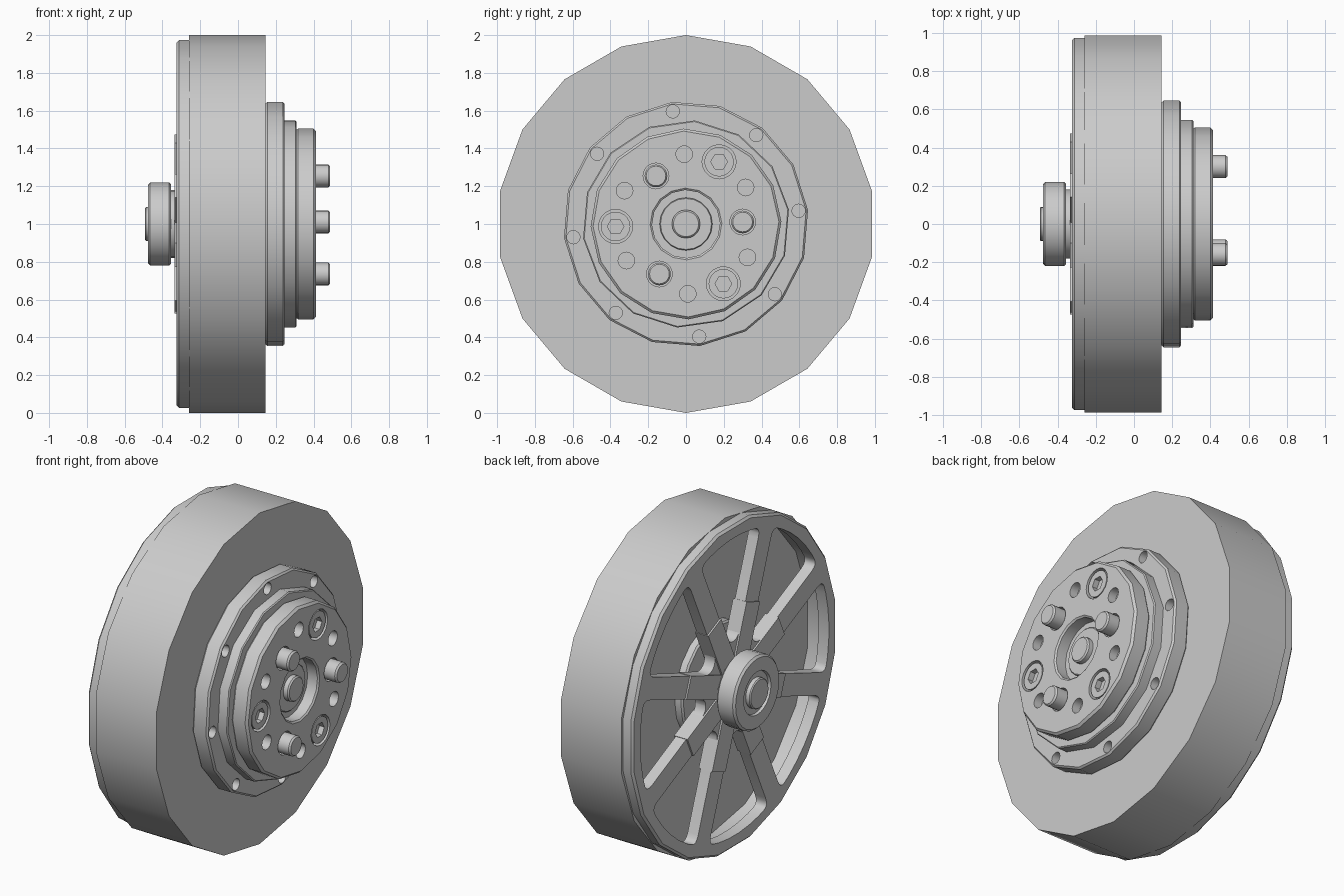
import bpy, bmesh
from math import sin, cos, pi, radians, degrees, asin
from mathutils import Matrix, Vector

if "Cube" in bpy.data.objects:
    bpy.data.objects.remove(bpy.data.objects["Cube"])

metal = bpy.data.materials.new("plain_grey")
metal.use_nodes = True
GREY = (0.6, 0.6, 0.6, 1)
metal.diffuse_color = GREY
metal.node_tree.nodes["Principled BSDF"].inputs["Base Color"].default_value = GREY
AXIS_Z = 1.0


def finish(name, bm):
    bmesh.ops.remove_doubles(bm, verts=bm.verts, dist=1e-5)
    bmesh.ops.recalc_face_normals(bm, faces=bm.faces)
    mesh = bpy.data.meshes.new(name)
    bm.to_mesh(mesh)
    bm.free()
    mesh.materials.append(metal)
    ob = bpy.data.objects.new(name, mesh)
    bpy.context.collection.objects.link(ob)
    return ob


def around(x, r, deg):
    a = radians(deg)
    return Vector((x, r * cos(a), AXIS_Z + r * sin(a)))


def loft(bm, rings):
    """Skin a list of vertex loops."""
    for a, b in zip(rings, rings[1:]):
        for i in range(len(a)):
            j = (i + 1) % len(a)
            bm.faces.new((a[i], a[j], b[j], b[i]))


def revolve(name, profile, sides, start=0):
    """Turn an (x, radius) profile around the wheel axis and cap its ends."""
    bm = bmesh.new()
    rings = [[bm.verts.new(around(x, r, start + 360 * i / sides)) for i in range(sides)]
             for x, r in profile]
    loft(bm, rings)
    bm.faces.new(rings[0])
    bm.faces.new(rings[-1])
    return finish(name, bm)


def disc(name, x0, x1, r, sides, start=0, c=0.01):
    """Solid disc with chamfered rims."""
    return revolve(name, [(x0, r - c), (x0 + c, r), (x1 - c, r), (x1, r - c)], sides, start)


def studs(name, x0, x1, r, sides, place, count, start, tip=None):
    """A circle of equal cylinders parallel to the axis."""
    bm = bmesh.new()
    for i in range(count):
        p = around((x0 + x1) / 2, place, start + 360 * i / count)
        bmesh.ops.create_cone(bm, cap_ends=True, segments=sides, radius1=r,
                              radius2=tip or r, depth=x1 - x0,
                              matrix=Matrix.Translation(p) @ Matrix.Rotation(pi / 2, 4, 'Y'))
    return finish(name, bm)


def cut(target, *cutters):
    for c in cutters:
        m = target.modifiers.new("cut", 'BOOLEAN')
        m.object, m.operation, m.solver = c, 'DIFFERENCE', 'EXACT'
    graph = bpy.context.evaluated_depsgraph_get()
    mesh = bpy.data.meshes.new_from_object(target.evaluated_get(graph))
    target.modifiers.clear()
    target.data = mesh
    for c in cutters:
        bpy.data.objects.remove(c)


# Tyre drum, hollow at the spoked end
FLOOR = -0.17
revolve("tyre_drum", [(0.145, 0.3), (0.145, 1), (-0.26, 1), (-0.26, 0.93),
                      (FLOOR, 0.93), (FLOOR, 0.3)], 18, 10)

# Spoked cover with rounded wedge windows
SPOKES, SPOKE_START, HALF = 8, 20, 0.065
STEP = 360 / SPOKES


def rounded(points, radius, segments=4):
    """Round the sharp corners of a 2D outline with quadratic arcs."""
    out = []
    for i, p in enumerate(points):
        back, ahead = points[i - 1] - p, points[(i + 1) % len(points)] - p
        if back.angle(ahead) > radians(150):
            out.append(p)
            continue
        a = p + back.normalized() * min(radius, back.length * 0.48)
        b = p + ahead.normalized() * min(radius, ahead.length * 0.48)
        for s in range(segments + 1):
            t = s / segments
            out.append(a * (1 - t) ** 2 + p * 2 * t * (1 - t) + b * t ** 2)
    return out


def window_cutter(a0):
    outline = []
    for r, steps in ((0.9, 6), (0.28, 1)):
        off = degrees(asin(HALF / r))
        arc = [around(0, r, a0 + off + (STEP - 2 * off) * i / steps) for i in range(steps + 1)]
        outline += arc if steps > 1 else arc[::-1]
    outline = rounded(outline, 0.06)
    bm = bmesh.new()
    rings = [[bm.verts.new(p + Vector((x, 0, 0))) for p in outline] for x in (-0.4, -0.2)]
    loft(bm, rings)
    bm.faces.new(rings[0])
    bm.faces.new(rings[1])
    return finish("window_cutter", bm)


cover = revolve("spoked_cover", [(-0.255, 0.985), (-0.312, 0.985), (-0.325, 0.972)], 20, 9)
cut(cover, *[window_cutter(SPOKE_START + k * STEP) for k in range(SPOKES)])

# Stiffening ribs over the inner half of the spokes
bm = bmesh.new()
for k in range(SPOKES):
    a = SPOKE_START + k * STEP
    m = (Matrix.Translation(around(-0.29, 0.31, a)) @ Matrix.Rotation(radians(a), 4, 'X')
         @ Matrix.Diagonal((0.09, 0.34, 2 * HALF + 0.006, 1)))
    bmesh.ops.create_cube(bm, size=1, matrix=m)
finish("spoke_ribs", bm)

# Hub at the spoked end
disc("hub_collar", -0.37, -0.24, 0.18, 20)
revolve("hub_cap", [(-0.355, 0.21), (-0.365, 0.22), (-0.465, 0.22), (-0.477, 0.208),
                    (-0.477, 0.13), (-0.462, 0.125), (-0.462, 0)], 24)
disc("hub_nub", -0.492, -0.45, 0.09, 20, 0, 0.006)
disc("inner_motor_end", -0.22, -0.1, 0.35, 20)
disc("inner_axle", -0.3, -0.1, 0.12, 16)

# Stepped flanges at the mounting end
flange = disc("bolt_flange", 0.145, 0.247, 0.65, 16, 6.5)
cut(flange, studs("flange_hole_cutter", 0.2, 0.3, 0.035, 16, 0.6, 8, 6.7))
disc("middle_flange", 0.2, 0.31, 0.55, 14, 8, 0.006)
plate = revolve("mount_plate", [(0.3, 0.49), (0.318, 0.505), (0.4, 0.505), (0.413, 0.492),
                                (0.413, 0.19), (0.405, 0.18), (0.34, 0.18), (0.34, 0)], 16, 1.5)
cut(plate,
    studs("small_hole_cutter", 0.36, 0.5, 0.044, 16, 0.37, 6, 31.5),
    studs("bolt_pocket_cutter", 0.37, 0.5, 0.09, 20, 0.373, 3, 62),
    studs("pin_pocket_cutter", 0.37, 0.5, 0.068, 20, 0.3, 3, 2))

# Cap bolts with hex sockets, and drive pins
bolts = studs("cap_bolts", 0.35, 0.408, 0.078, 20, 0.373, 3, 62)
cut(bolts, studs("hex_cutter", 0.375, 0.5, 0.044, 6, 0.373, 3, 62))
studs("drive_pins", 0.35, 0.478, 0.06, 20, 0.3, 3, 2)
studs("pin_tips", 0.478, 0.488, 0.06, 20, 0.3, 3, 2, 0.052)

# Bearing and shaft in the centre bore
disc("bearing", 0.32, 0.355, 0.14, 20, 0, 0.005)
disc("shaft_end", 0.32, 0.39, 0.075, 20, 0, 0.008)

# Smooth round surfaces, keep edges sharp
bpy.ops.object.select_all(action='DESELECT')
for ob in bpy.context.collection.objects:
    if ob.type == 'MESH':
        ob.select_set(True)
        bpy.context.view_layer.objects.active = ob
bpy.ops.object.shade_smooth_by_angle(angle=radians(35))
